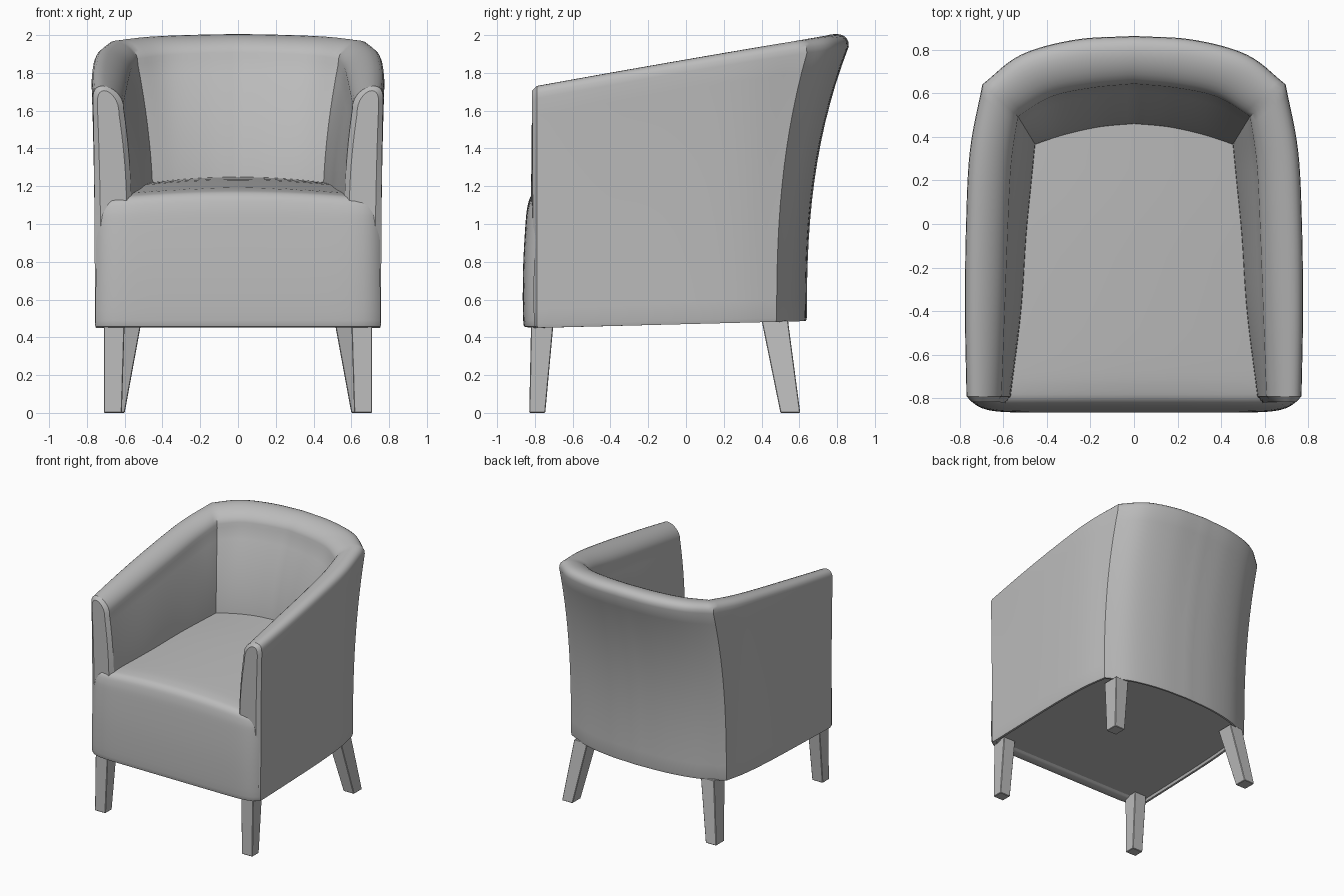
import bpy, bmesh, math
from mathutils import Vector

if "Cube" in bpy.data.objects:
    bpy.data.objects.remove(bpy.data.objects["Cube"], do_unlink=True)

grey = bpy.data.materials.new("plain grey")
grey.use_nodes = True
COLOUR = (0.5, 0.5, 0.5, 1)
grey.diffuse_color = COLOUR
grey.node_tree.nodes["Principled BSDF"].inputs["Base Color"].default_value = COLOUR


def add_object(name, bm, angle=30):
    bmesh.ops.recalc_face_normals(bm, faces=bm.faces)
    mesh = bpy.data.meshes.new(name)
    bm.to_mesh(mesh)
    bm.free()
    mesh.materials.append(grey)
    obj = bpy.data.objects.new(name, mesh)
    bpy.context.collection.objects.link(obj)
    bpy.ops.object.select_all(action="DESELECT")
    obj.select_set(True)
    bpy.context.view_layer.objects.active = obj
    bpy.ops.object.shade_smooth_by_angle(angle=math.radians(angle))
    return obj


def loft(bm, rows):
    """Skin a list of equally long point rows."""
    grid = [[bm.verts.new(p) for p in row] for row in rows]
    for a, b in zip(grid, grid[1:]):
        for i in range(len(a) - 1):
            bm.faces.new((a[i], a[i + 1], b[i + 1], b[i]))
    return grid


def spline(keys, steps):
    """Smooth curve through keys of any dimension."""
    keys = [Vector(k) for k in keys]
    ext = [2 * keys[0] - keys[1]] + keys + [2 * keys[-1] - keys[-2]]
    out = []
    for p, a, b, q in zip(ext, ext[1:], ext[2:], ext[3:]):
        for i in range(steps):
            t = i / steps
            out.append(a + 0.5 * t * (b - p + t * (2 * p - 5 * a + 4 * b - q
                                                  + t * (3 * (a - b) + q - p))))
    return out + [keys[-1]]


# Wall stations: outer bottom xy, outer top xy, inner seat xy, inner top xy, top z
front_end = [(.725, -.81, .745, -.815, .59, -.82, .63, -.815, 1.70)]
arm = [(.758, -.79, .768, -.79, .565, -.79, .605, -.79, 1.725),
       (.757, -.4, .775, -.4, .515, -.4, .59, -.4, 1.795),
       (.752, 0, .77, 0, .49, -.05, .575, 0, 1.865),
       (.735, .28, .752, .34, .465, .2, .56, .28, 1.92),
       (.70, .48, .695, .64, .45, .36, .53, .49, 1.965)]
back = [arm[-1],
        (.50, .575, .52, .775, .32, .40, .38, .58, 1.985),
        (.26, .625, .27, .845, .16, .435, .2, .62, 1.995),
        (0, .64, 0, .862, 0, .45, 0, .64, 2.0)]


def wall_section(s):
    ob, ot, si, it = (Vector((s[i], s[i + 1])) for i in (0, 2, 4, 6))
    top = s[8]
    low = .45 + .025 * (ob.y + .8)
    pts = [(*(ob * .96), low + .02), (*(ob * .97), low), (*(ob * .993), low)]
    for i in range(15):                                   # outer face
        t = i / 14
        pts.append((*ob.lerp(ot, t ** 2.5), low + .02 + t * (top - .08 - low)))
    for i in range(1, 13):                                # rounded top
        a = math.pi * i / 13
        w = (1 - math.cos(a)) / 2
        pts.append((*ot.lerp(it, w), top - .06 - .06 * w + .09 * math.sin(a) ** .8))
    for i in range(10):                                   # inner face
        t = i / 9
        pts.append((*it.lerp(si, 1 - (1 - t) ** 1.8), top - .12 + t * (1.22 - top)))
    return pts


half = [Vector(front_end[0])] + spline(arm, 6)[:-1] + spline(back, 6)
sections = [wall_section(s) for s in half]
sections += [[(-x, y, z) for x, y, z in sec] for sec in reversed(sections[:-1])]

# Wrap-around arms and backrest
bm = bmesh.new()
grid = loft(bm, sections)
bm.faces.new(grid[0])
bm.faces.new(grid[-1])
add_object("arms_and_backrest", bm)

# Underside panel
bm = bmesh.new()
bm.faces.new([bm.verts.new(sec[0]) for sec in sections])
add_object("underside", bm)

# Seat with front apron: profile of y, z, half width
profile = [(-.77, .47, .74), (-.80, .455, .745), (-.845, .455, .75), (-.862, .49, .755),
           (-.863, .75, .752), (-.85, 1.0, .75), (-.838, 1.1, .748), (-.815, 1.155, .735),
           (-.76, 1.18, .68), (-.6, 1.198, .62), (0, 1.232, .58), (.5, 1.25, .52)]
rows = []
for y, z, w in spline(profile, 4):
    row = []
    for i in range(33):
        u = math.sin((i / 16 - 1) * math.pi / 2)
        round_corner = .06 * abs(u) ** 14 if y < -.7 else 0
        crown = .035 * u * u * max(0, min(1, (z - .9) / .25))
        row.append((u * w, y + round_corner, z - crown))
    rows.append(row)
bm = bmesh.new()
loft(bm, rows)
add_object("seat", bm)


# Tapered legs: (x0, x1, y0, y1) rectangles at the floor and under the seat
def leg(name, side, foot, head):
    bm = bmesh.new()
    rings = []
    for (x0, x1, y0, y1), z in ((foot, 0), (head, .49)):
        rings.append([bm.verts.new((side * x, y, z)) for x, y in
                      ((x0, y0), (x1, y0), (x1, y1), (x0, y1))])
    a, b = rings
    for i in range(4):
        j = (i + 1) % 4
        bm.faces.new((a[i], a[j], b[j], b[i]))
    bm.faces.new(a)
    bm.faces.new(b)
    bmesh.ops.bevel(bm, geom=bm.edges[:], offset=.004, segments=1, affect="EDGES")
    add_object(name, bm)


for side, label in ((1, "left"), (-1, "right")):
    leg("front_leg_" + label, side, (.615, .71, -.83, -.745), (.60, .71, -.82, -.70))
    leg("back_leg_" + label, side, (.60, .695, .50, .605), (.51, .63, .40, .54))
